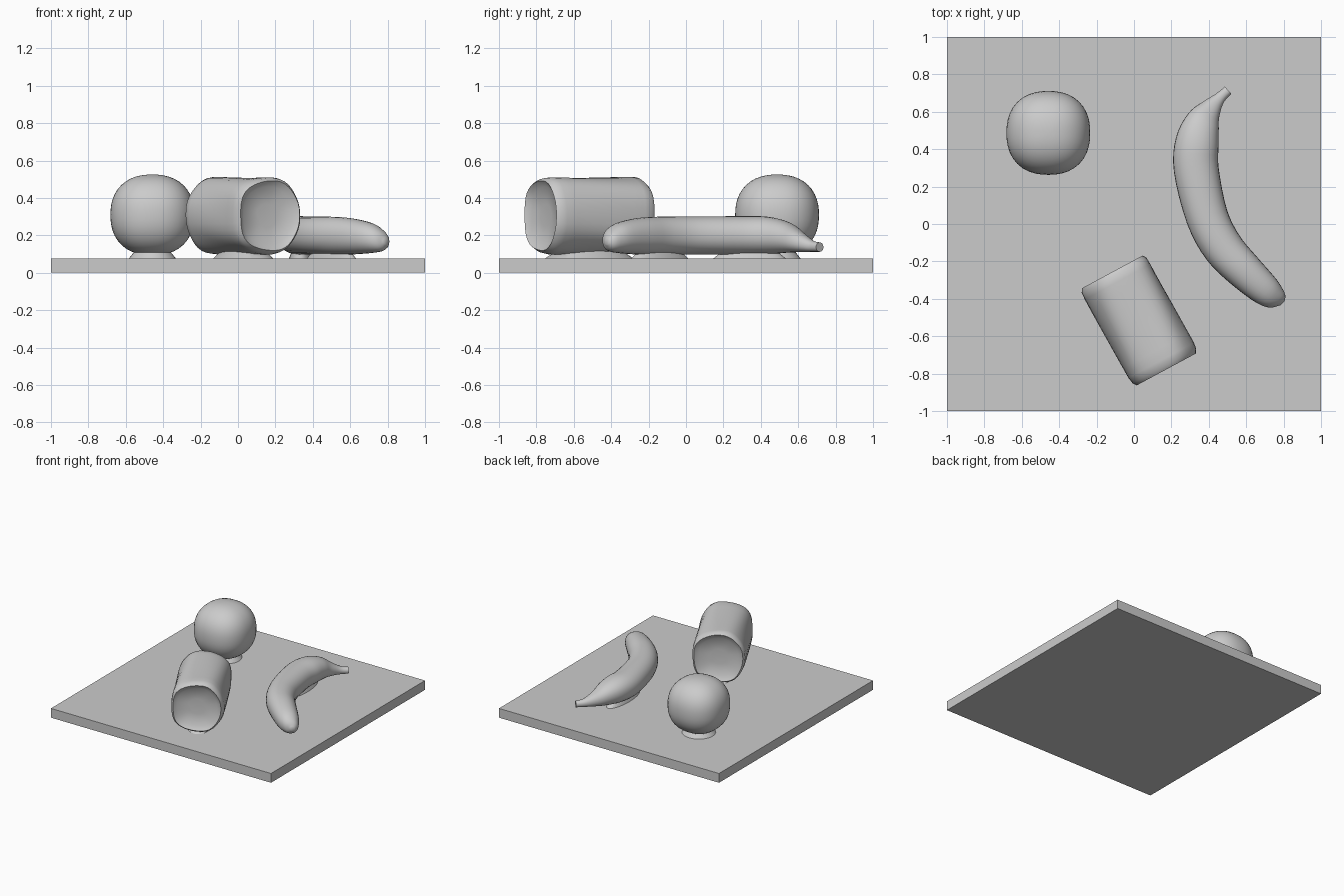
import bpy
import bmesh
import math
from mathutils import Vector

cube = bpy.data.objects.get("Cube")
if cube:
    bpy.data.objects.remove(cube, do_unlink=True)

grey = bpy.data.materials.new("plain grey")
grey.use_nodes = True
grey.diffuse_color = (0.6, 0.6, 0.6, 1)
grey.node_tree.nodes["Principled BSDF"].inputs["Base Color"].default_value = (0.6, 0.6, 0.6, 1)


def finish(name, bm, smooth=True):
    """Turn a bmesh into a shaded object."""
    bmesh.ops.recalc_face_normals(bm, faces=bm.faces)
    mesh = bpy.data.meshes.new(name)
    bm.to_mesh(mesh)
    bm.free()
    mesh.materials.append(grey)
    obj = bpy.data.objects.new(name, mesh)
    bpy.context.collection.objects.link(obj)
    if smooth:
        bpy.ops.object.select_all(action='DESELECT')
        obj.select_set(True)
        bpy.context.view_layer.objects.active = obj
        bpy.ops.object.shade_smooth_by_angle(angle=math.radians(40))
    return obj


def spow(v, power):
    return math.copysign(abs(v) ** (2 / power), v)


def smooth_path(points, steps):
    """Pass a smooth curve through stations of position and radii."""
    pts = [Vector(p) for p in points]
    pts = [pts[0]] + pts + [pts[-1]]
    out = []
    for a, b, c, d in zip(pts, pts[1:], pts[2:], pts[3:]):
        for i in range(steps):
            t = i / steps
            out.append(b + (c - a) * (t / 2) + (a * 2 - b * 5 + c * 4 - d) * (t * t / 2)
                       + (b * 3 - a - c * 3 + d) * (t ** 3 / 2))
    return out + [pts[-1]]


def loft(name, stations, sides, power=2, heading=None, wobble=0):
    """Skin oval rings along stations of (x, y, z, half width, half height)."""
    bm = bmesh.new()
    rings = []
    for i, s in enumerate(stations):
        ahead = stations[min(i + 1, len(stations) - 1)]
        behind = stations[max(i - 1, 0)]
        way = heading or Vector((ahead[0] - behind[0], ahead[1] - behind[1], 0)).normalized()
        across = Vector((way.y, -way.x, 0))
        ring = []
        for k in range(sides):
            a = math.tau * k / sides
            r = 1 + wobble * math.sin(5 * a + i * 0.35)
            ring.append(bm.verts.new(Vector(s[:3]) + across * (s[3] * r * spow(math.cos(a), power))
                                     + Vector((0, 0, s[4] * r * spow(math.sin(a), power)))))
        rings.append(ring)
    for low, high in zip(rings, rings[1:]):
        for k in range(sides):
            n = (k + 1) % sides
            bm.faces.new((low[k], low[n], high[n], high[k]))
    bm.faces.new(rings[0])
    bm.faces.new(rings[-1])
    return finish(name, bm)


def contact_foot(name, x, y, length, width, angle=0):
    """Low flared patch joining an item to the board."""
    bm = bmesh.new()
    bmesh.ops.create_cone(bm, cap_ends=True, segments=32, radius1=1, radius2=0.72, depth=0.045)
    for v in bm.verts:
        v.co.x *= length
        v.co.y *= width
    obj = finish(name, bm)
    obj.location = (x, y, 0.0935)
    obj.rotation_euler.z = angle


# Square board
bm = bmesh.new()
bmesh.ops.create_cube(bm, size=1)
board = finish("board", bm, smooth=False)
board.scale = (2, 2, 0.076)
board.location.z = 0.038

# Round fruit, slightly squared off
bm = bmesh.new()
bmesh.ops.create_uvsphere(bm, u_segments=40, v_segments=24, radius=1)
for v in bm.verts:
    fuller = sum(abs(c) ** 2.3 for c in v.co) ** (-1 / 2.3)
    v.co = v.co * fuller
ball = finish("round_fruit", bm)
ball.scale = (0.224, 0.224, 0.216)
ball.location = (-0.458, 0.487, 0.309)
contact_foot("round_fruit_foot", -0.458, 0.487, 0.13, 0.13)

# Thick roll with dished ends
heading = Vector((0.474, -0.88, 0)).normalized()
middle = Vector((0.028, -0.517, 0.305))
half = 0.298
profile = [(-half + 0.035, 0.3), (-half + 0.025, 0.75), (-half, 0.93), (-half + 0.02, 1)]
profile += [(-half + 0.06 + 0.06 * i, 1.01) for i in range(9)]
profile += [(half - 0.02, 0.98), (half, 0.91), (half - 0.025, 0.75), (half - 0.035, 0.3)]
stations = []
for along, r in profile:
    p = middle + heading * along
    stations.append((p.x, p.y, p.z, 0.197 * r, 0.204 * r))
loft("roll", stations, 40, power=2.35, heading=heading, wobble=0.018)
contact_foot("roll_foot", middle.x, middle.y, 0.27, 0.12, math.atan2(heading.y, heading.x))

# Curved fruit with a blunt tip and a thin stem
curve = [
    (0.793, -0.425, 0.165, 0.015, 0.015),
    (0.772, -0.405, 0.17, 0.052, 0.052),
    (0.71, -0.36, 0.185, 0.082, 0.08),
    (0.59, -0.25, 0.195, 0.1, 0.098),
    (0.475, -0.125, 0.198, 0.109, 0.102),
    (0.39, 0.04, 0.199, 0.113, 0.102),
    (0.333, 0.29, 0.199, 0.12, 0.103),
    (0.338, 0.44, 0.199, 0.116, 0.1),
    (0.37, 0.55, 0.188, 0.091, 0.08),
    (0.415, 0.622, 0.161, 0.055, 0.05),
    (0.46, 0.675, 0.142, 0.031, 0.03),
    (0.503, 0.715, 0.137, 0.026, 0.025),
]
loft("curved_fruit", smooth_path(curve, 4), 28, power=2.15)
contact_foot("curved_fruit_foot_rear", 0.335, 0.34, 0.065, 0.2)
contact_foot("curved_fruit_foot_front", 0.5, -0.14, 0.2, 0.06, math.radians(-50))
